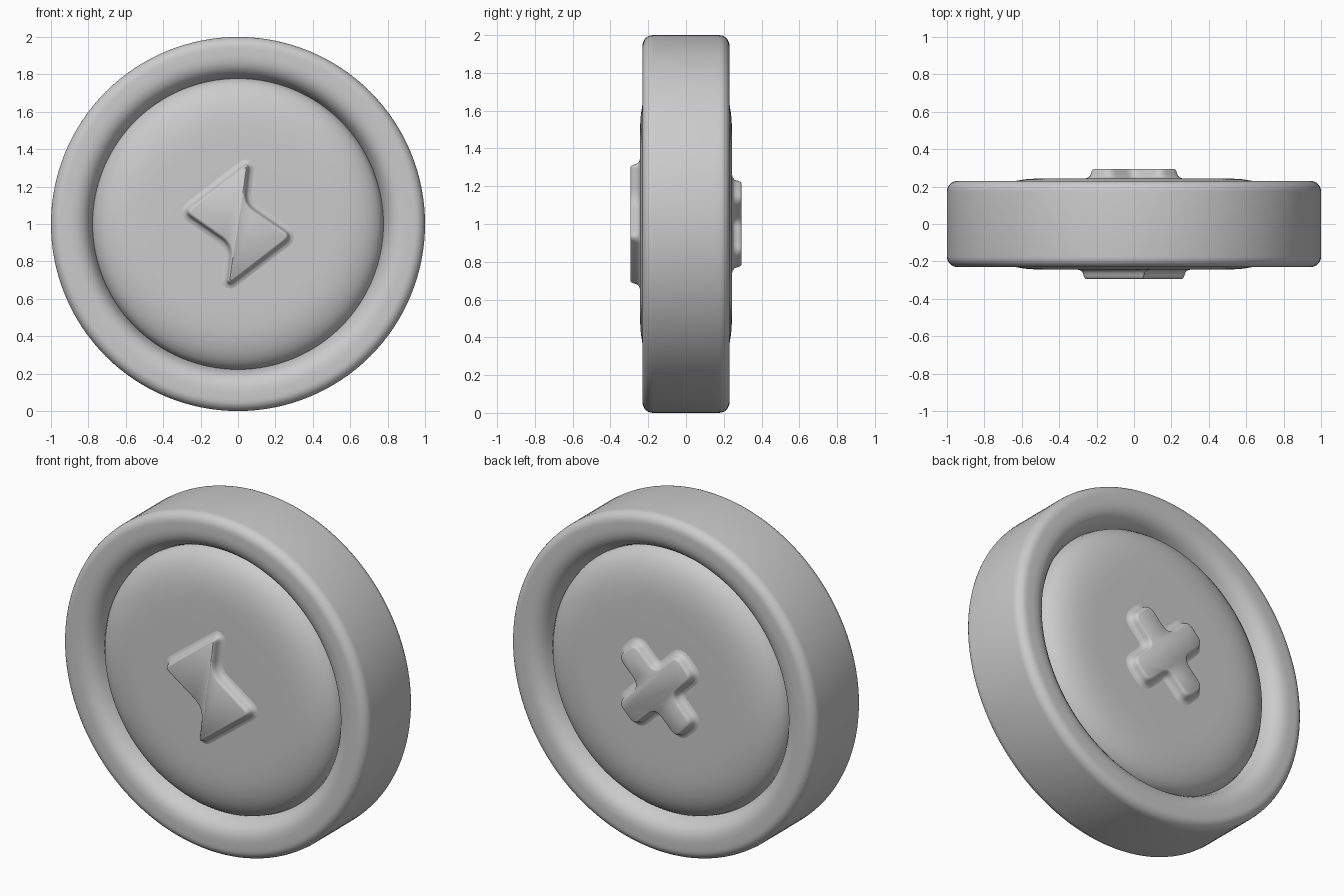
import bpy, bmesh, math
from mathutils import Vector

if "Cube" in bpy.data.objects:
    bpy.data.objects.remove(bpy.data.objects["Cube"])

CZ = 1.0  # height of the coin centre


def finish(name, bm):
    bmesh.ops.remove_doubles(bm, verts=bm.verts, dist=1e-5)
    bmesh.ops.recalc_face_normals(bm, faces=bm.faces)
    me = bpy.data.meshes.new(name)
    bm.to_mesh(me)
    bm.free()
    ob = bpy.data.objects.new(name, me)
    bpy.context.collection.objects.link(ob)
    bpy.ops.object.select_all(action='DESELECT')
    bpy.context.view_layer.objects.active = ob
    ob.select_set(True)
    bpy.ops.object.shade_smooth_by_angle(angle=math.radians(50))
    return ob


def lathe(name, half, closed, steps=128):
    """Spin a (radius, y) half profile, mirrored in y, about the y axis."""
    prof = half + [(r, -y) for r, y in reversed(half)]
    bm = bmesh.new()
    vs = [bm.verts.new((r, y, CZ)) for r, y in prof]
    es = [bm.edges.new(p) for p in zip(vs, vs[1:])]
    if closed:
        es.append(bm.edges.new((vs[-1], vs[0])))
    bmesh.ops.spin(bm, geom=vs + es, cent=(0, 0, CZ), axis=(0, 1, 0),
                   angle=2 * math.pi, steps=steps)
    return finish(name, bm)


def rounded(pts, radii, n=6):
    """Round every corner of a polygon with a small curve."""
    out = []
    for i, p in enumerate(pts):
        p = Vector(p)
        a = p + (Vector(pts[i - 1]) - p).normalized() * radii[i]
        b = p + (Vector(pts[(i + 1) % len(pts)]) - p).normalized() * radii[i]
        for k in range(n + 1):
            t = k / n
            out.append(a * (1 - t) ** 2 + p * 2 * t * (1 - t) + b * t * t)
    return out


def emblem(name, outline, side):
    """Stack offset outlines (counter-clockwise) into a soft-edged relief."""
    levels = [(.035, .235), (.034, .244), (.02, .248), (.009, .257),
              (.004, .272), (0, .283), (-.005, .291), (-.012, .295)]
    n = len(outline)
    normals = []
    for i in range(n):
        t = (outline[(i + 1) % n] - outline[i - 1]).normalized()
        normals.append(Vector((t.y, -t.x)))
    bm = bmesh.new()
    rings = []
    for off, y in levels:
        ring = []
        for p, nn in zip(outline, normals):
            q = p + nn * off
            ring.append(bm.verts.new((q.x, side * y, CZ + q.y)))
        rings.append(ring)
    for a, b in zip(rings, rings[1:]):
        for i in range(n):
            j = (i + 1) % n
            bm.faces.new((a[i], a[j], b[j], b[i]))
    bm.faces.new(rings[-1])
    bm.faces.new(rings[0][::-1])
    return finish(name, bm)


# Outer rim with rounded edges and a curved inner lip
rim = [(.72, .10), (.775, .115), (.785, .145), (.797, .175), (.815, .2),
       (.84, .219), (.87, .229), (.9, .231), (.94, .23)]
rim += [(.945 + .055 * math.sin(a), .175 + .055 * math.cos(a))
        for a in [math.radians(10 + 80 * k / 6) for k in range(7)]]
lathe("rim", rim, True)

# Pillow-shaped centre disc
disc = [(0, .244), (.25, .244), (.45, .244), (.52, .243), (.58, .239),
        (.63, .231), (.68, .217), (.72, .198), (.75, .176), (.77, .15),
        (.779, .12), (.78, .08)]
lathe("centre_disc", disc, False)

# Zigzag relief on the front
half = [(.055, .325), (-.285, .065), (-.03, -.11)]
zig = half + [(-x, -z) for x, z in half]
emblem("front_zigzag", rounded(zig, [.035, .045, .07] * 2), -1)

# Diagonal cross relief on the back
L, W = .268, .076
arm = [(L, -W), (L, W), (W, W)]
cross, radii = [], []
for k in range(4):
    a = math.radians(45 + 90 * k)
    c, s = math.cos(a), math.sin(a)
    cross += [(x * c - y * s, x * s + y * c) for x, y in arm]
    radii += [.05, .05, .06]
emblem("back_cross", rounded(cross, radii), 1)
